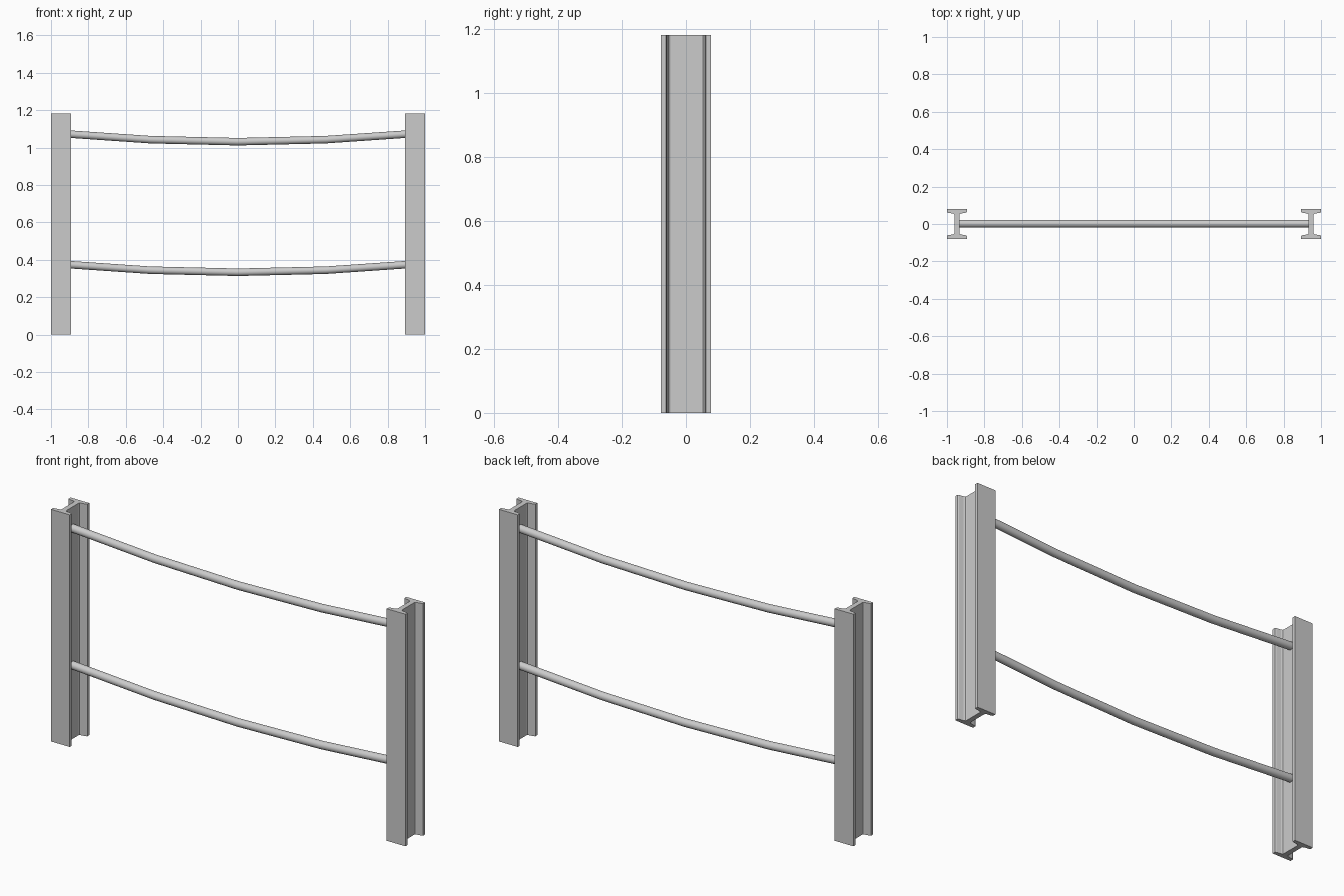
import bpy, bmesh, math

if "Cube" in bpy.data.objects:
    bpy.data.objects.remove(bpy.data.objects["Cube"])

POST_H = 1.183
POST_X = 0.947


def add_object(name, bm):
    bmesh.ops.recalc_face_normals(bm, faces=bm.faces)
    mesh = bpy.data.meshes.new(name)
    bm.to_mesh(mesh)
    bm.free()
    ob = bpy.data.objects.new(name, mesh)
    bpy.context.collection.objects.link(ob)
    return ob


# I-beam post: one quarter of the profile mirrored to all four corners
def post(name, x):
    q = [(0.053, 0.079), (0.053, 0.063), (0.047, 0.060), (0.022, 0.056),
         (0.015, 0.053), (0.013, 0.047)]
    half = q + [(a, -b) for a, b in reversed(q)]
    outline = half + [(-a, b) for a, b in reversed(half)]
    bm = bmesh.new()
    face = bm.faces.new([bm.verts.new((x + a, b, 0)) for a, b in outline])
    ext = bmesh.ops.extrude_face_region(bm, geom=[face], use_keep_orig=True)
    top = [v for v in ext["geom"] if isinstance(v, bmesh.types.BMVert)]
    bmesh.ops.translate(bm, verts=top, vec=(0, 0, POST_H))
    return add_object(name, bm)


# Sagging round rail swept through five stations between the post webs
def rail(name, z, radius=0.02, sides=16):
    path = [(-0.936, 0.043), (-0.47, 0.011), (0, 0), (0.47, 0.011), (0.936, 0.043)]
    bm = bmesh.new()
    rings = []
    for x, dz in path:
        rings.append([bm.verts.new((x, 0.002 + radius * math.cos(t), z + dz + radius * math.sin(t)))
                      for t in (2 * math.pi * i / sides for i in range(sides))])
    for a, b in zip(rings, rings[1:]):
        for i in range(sides):
            j = (i + 1) % sides
            bm.faces.new((a[i], a[j], b[j], b[i])).smooth = True
    bm.faces.new(rings[0])
    bm.faces.new(rings[-1])
    ob = add_object(name, bm)
    bpy.ops.object.select_all(action='DESELECT')
    ob.select_set(True)
    bpy.context.view_layer.objects.active = ob
    bpy.ops.object.shade_smooth_by_angle(angle=math.radians(35))
    return ob


post("left_post", -POST_X)
post("right_post", POST_X)
rail("upper_rail", 1.031)
rail("lower_rail", 0.333)
